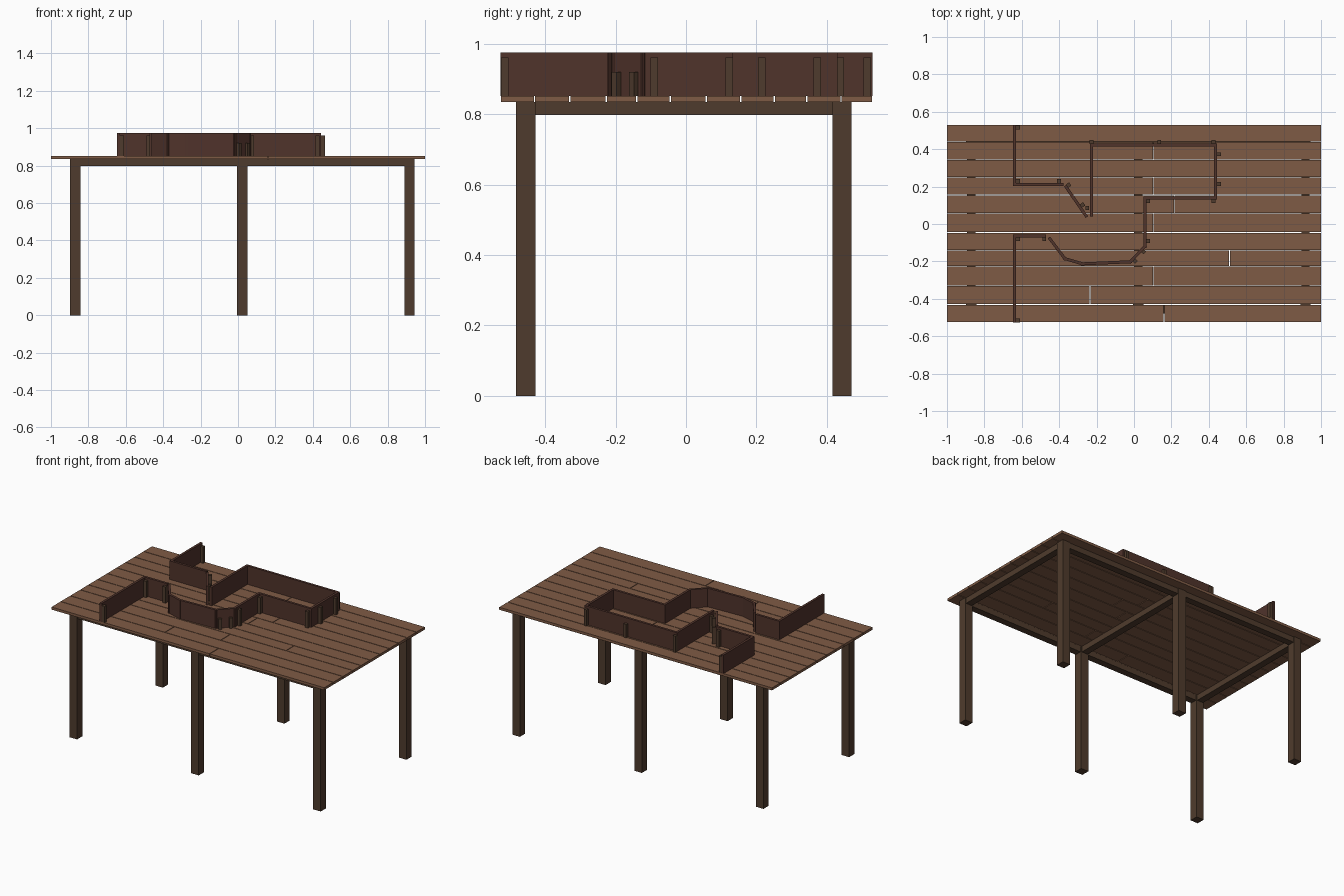
import bpy, math
from mathutils import Vector

if "Cube" in bpy.data.objects:
    bpy.data.objects.remove(bpy.data.objects["Cube"])


def material(name, rgb):
    m = bpy.data.materials.new(name)
    m.diffuse_color = (*rgb, 1)
    m.use_nodes = True
    m.node_tree.nodes["Principled BSDF"].inputs["Base Color"].default_value = m.diffuse_color
    return m


PLANK = material("plank_wood", (0.212, 0.105, 0.06))
FRAME = material("frame_wood", (0.078, 0.044, 0.026))
WALL = material("wall_wood", (0.08, 0.033, 0.024))


def beam(name, a, b, thick, z0, z1, mat, ext=0.0):
    """Upright board running from a to b in plan, optionally lengthened at both ends."""
    a, b = Vector(a), Vector(b)
    d = (b - a).normalized()
    a, b = a - d * ext, b + d * ext
    n = Vector((-d.y, d.x)) * thick / 2
    plan = [a - n, b - n, b + n, a + n]
    verts = [(p.x, p.y, z) for z in (z0, z1) for p in plan]
    faces = [(3, 2, 1, 0), (4, 5, 6, 7)]
    faces += [(i, (i + 1) % 4, (i + 1) % 4 + 4, i + 4) for i in range(4)]
    me = bpy.data.meshes.new(name)
    me.from_pydata(verts, [], faces)
    me.materials.append(mat)
    ob = bpy.data.objects.new(name, me)
    bpy.context.collection.objects.link(ob)
    return ob


TOP0, TOP1 = 0.835, 0.852
GAP = 0.004

# Table top: rows of planks, some split by an end joint
edges = [-0.527, -0.43, -0.33, -0.226, -0.14, -0.045, 0.057, 0.155, 0.25, 0.343, 0.44, 0.53]
joints = {0: 0.16, 1: -0.235, 2: 0.103, 3: 0.51, 5: 0.103, 6: 0.215, 7: 0.103, 9: 0.103}
for i, (y0, y1) in enumerate(zip(edges, edges[1:])):
    stops = [-1.0, 1.0] if i not in joints else [-1.0, joints[i], 1.0]
    for x0, x1 in zip(stops, stops[1:]):
        g0 = GAP / 2 if x0 > -1 else 0
        g1 = GAP / 2 if x1 < 1 else 0
        y = (y0 + y1) / 2
        beam("plank", (x0 + g0, y), (x1 - g1, y), y1 - y0 - GAP, TOP0, TOP1, PLANK)

# Six legs
leg_x, leg_y = (-0.87, 0.022, 0.917), (-0.455, 0.443)
W = 0.055
for x in leg_x:
    for y in leg_y:
        beam("leg", (x - W / 2, y), (x + W / 2, y), W, 0, TOP0, FRAME)

# Under-frame: rails between legs, and three cross beams
for y in leg_y:
    for x0, x1 in zip(leg_x, leg_x[1:]):
        beam("long_rail", (x0 + W / 2, y), (x1 - W / 2, y), 0.045, 0.799, TOP0, FRAME)
for x in leg_x:
    beam("cross_rail", (x, leg_y[0] + W / 2), (x, leg_y[1] - W / 2), 0.045, 0.798, TOP0, FRAME)

# Winding partition walls standing on the table
T = 0.016
paths = [
    [(-0.638, 0.53), (-0.638, 0.212), (-0.378, 0.212)],
    [(-0.368, 0.205), (-0.252, 0.037)],
    [(-0.228, 0.04), (-0.228, 0.422), (0.437, 0.422), (0.437, 0.14), (0.058, 0.14),
     (0.058, -0.12), (-0.02, -0.202), (-0.275, -0.213), (-0.37, -0.185), (-0.455, -0.072)],
    [(-0.47, -0.064), (-0.638, -0.064), (-0.638, -0.527)],
]
for p in paths:
    for k, (a, b) in enumerate(zip(p, p[1:])):
        a, b = Vector(a), Vector(b)
        d = (b - a).normalized() * T / 2
        # only inner corners are lengthened, so free ends stay in place
        a2 = a - d if k > 0 else a
        b2 = b + d if k < len(p) - 2 else b
        beam("partition_wall", a2, b2, T, TOP1, 0.975, WALL)

# Little posts bracing the walls: x, y, turn in degrees, top
posts = [
    (-0.62, 0.515, 0, 0.96), (-0.62, 0.23, 0, 0.96), (-0.40, 0.23, 0, 0.96),
    (-0.35, 0.208, 35, 0.96), (-0.275, 0.102, 35, 0.96), (-0.25, 0.085, 0, 0.96),
    (-0.228, 0.438, 0, 0.96), (0.135, 0.438, 0, 0.94), (0.425, 0.438, 0, 0.96),
    (0.455, 0.373, 0, 0.96), (0.455, 0.215, 0, 0.96), (0.425, 0.122, 0, 0.96),
    (0.075, 0.122, 0, 0.96), (0.075, -0.09, 0, 0.96), (0.05, -0.147, 45, 0.92),
    (0.005, -0.197, 45, 0.92), (-0.48, -0.08, 0, 0.96), (-0.62, -0.08, 0, 0.96),
    (-0.62, -0.515, 0, 0.96),
]
S = 0.021
for x, y, turn, top in posts:
    r = math.radians(turn)
    d = Vector((math.cos(r), math.sin(r))) * S / 2
    c = Vector((x, y))
    beam("brace_post", c - d, c + d, S, TOP1, top, FRAME)
